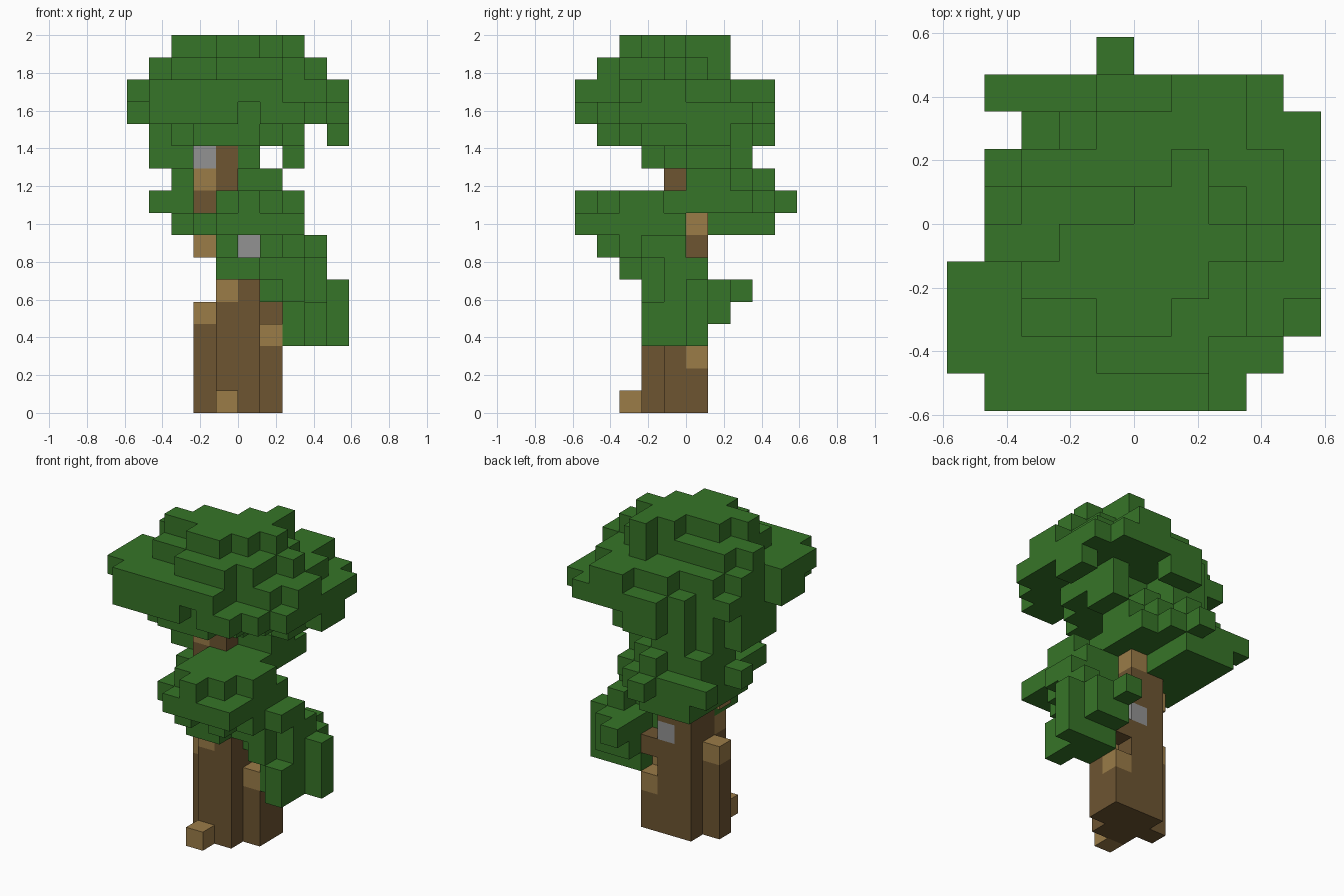
import bpy
import bmesh
from mathutils import Vector

cube = bpy.data.objects.get("Cube")
if cube:
    bpy.data.objects.remove(cube, do_unlink=True)

CELL = 2 / 17
DIRECTIONS = [Vector(d) for d in ((1, 0, 0), (-1, 0, 0), (0, 1, 0),
                                  (0, -1, 0), (0, 0, 1), (0, 0, -1))]


def material(name, colour):
    mat = bpy.data.materials.new(name)
    mat.use_nodes = True
    mat.diffuse_color = (*colour, 1)
    mat.node_tree.nodes["Principled BSDF"].inputs["Base Color"].default_value = (*colour, 1)
    return mat


leaf_green = material("leaf green", (.037, .177, .021))
bark_brown = material("bark brown", (.153, .09, .031))
light_bark = material("light bark", (.325, .2, .064))
stone_grey = material("stone grey", (.29, .29, .29))

parts = {}      # part name -> set of filled cells
paint = {}      # cell -> slot of the trunk's accent colour


def fill(part, bottom, top, *rects):
    """Fill rectangles (x from, x to, y from, y to) between two heights."""
    cells = parts.setdefault(part, set())
    for x0, x1, y0, y1 in rects:
        cells.update((x, y, z) for x in range(x0, x1)
                     for y in range(y0, y1) for z in range(bottom, top))


def build(part, taken, materials):
    """Skin a part's cells with the outward faces of the whole tree."""
    bm = bmesh.new()
    for cell in sorted(parts[part]):
        centre = Vector(cell) + Vector((.5, .5, .5))
        for d in DIRECTIONS:
            if tuple(int(c) for c in Vector(cell) + d) in taken:
                continue
            u = Vector((d.y, d.z, d.x))
            v = d.cross(u)
            corners = [centre + (d + u * a + v * b) / 2
                       for a, b in ((1, 1), (-1, 1), (-1, -1), (1, -1))]
            face = bm.faces.new([bm.verts.new((p - Vector((5, 5, 0))) * CELL) for p in corners])
            face.material_index = paint.get(cell, 0)
    bmesh.ops.remove_doubles(bm, verts=bm.verts, dist=CELL / 100)
    mesh = bpy.data.meshes.new(part)
    bm.to_mesh(mesh)
    bm.free()
    for mat in materials:
        mesh.materials.append(mat)
    bpy.context.collection.objects.link(bpy.data.objects.new(part, mesh))


# Trunk: stout base with side buttresses, thinner leaning top, one root
fill("trunk", 0, 6, (4, 6, 3, 6))
fill("trunk", 0, 5, (3, 4, 4, 5))
fill("trunk", 0, 4, (6, 7, 4, 5))
fill("trunk", 0, 3, (6, 7, 5, 6))
fill("trunk", 4, 5, (6, 7, 5, 6))
fill("trunk", 0, 1, (4, 5, 2, 3))
fill("trunk", 6, 9, (4, 6, 4, 6))
fill("trunk", 6, 8, (5, 6, 3, 4))
fill("trunk", 7, 8, (3, 4, 4, 5))
fill("trunk", 9, 13, (3, 5, 4, 5))

# Accent blocks on the trunk
for cell in ((4, 2, 0), (3, 4, 4), (6, 4, 3), (6, 5, 2), (4, 3, 5),
             (3, 4, 7), (5, 5, 8), (3, 4, 10)):
    paint[cell] = 1
for cell in ((5, 5, 5), (5, 3, 7), (3, 4, 11)):
    paint[cell] = 2

# Low side branch of leaves
low = "low_side_foliage"
fill(low, 3, 5, (7, 8, 4, 6), (8, 9, 3, 6), (9, 10, 5, 6))
fill(low, 4, 5, (7, 9, 6, 7))
fill(low, 5, 6, (6, 7, 4, 5), (7, 8, 3, 8), (8, 9, 4, 7), (9, 10, 5, 6))
fill(low, 6, 7, (4, 6, 2, 3), (4, 5, 3, 4), (6, 8, 3, 5), (8, 9, 4, 6))
fill(low, 7, 8, (4, 5, 1, 4), (6, 7, 1, 5), (7, 8, 2, 5), (8, 9, 3, 5))

# Middle clump leaning to the front
front = "front_middle_foliage"
fill(front, 8, 9, (4, 8, 0, 1), (3, 8, 1, 5))
fill(front, 9, 10, (5, 6, 0, 1), (4, 7, 1, 5), (7, 8, 2, 4))

# Middle clump leaning to the back
back = "back_middle_foliage"
fill(back, 8, 9, (2, 4, 4, 5), (2, 5, 5, 9))
fill(back, 9, 10, (1, 2, 5, 6), (2, 7, 5, 8), (1, 6, 8, 9), (4, 5, 9, 10))
fill(back, 10, 11, (2, 7, 5, 7), (2, 6, 7, 8), (4, 5, 8, 9))
fill(back, 11, 12, (1, 2, 3, 6), (2, 3, 3, 7), (3, 5, 5, 8), (5, 6, 4, 7), (7, 8, 5, 7))

# Crown, layer by layer
crown = "crown_foliage"
fill(crown, 12, 13, (1, 2, 3, 6), (2, 7, 2, 6), (3, 6, 1, 2), (7, 8, 3, 7),
     (2, 5, 6, 7), (3, 5, 7, 8), (4, 6, 8, 9), (9, 10, 5, 7))
fill(crown, 13, 14, (0, 1, 2, 4), (1, 5, 0, 1), (6, 8, 0, 1), (1, 8, 1, 3),
     (1, 9, 1, 7), (9, 10, 2, 8), (3, 9, 7, 8), (4, 9, 8, 9))
fill(crown, 14, 15, (0, 1, 1, 4), (1, 7, 0, 2), (1, 9, 2, 6),
     (9, 10, 3, 5), (2, 9, 6, 7), (4, 8, 7, 8), (6, 8, 8, 9))
fill(crown, 15, 16, (4, 7, 1, 2), (2, 8, 2, 4), (1, 9, 4, 5), (2, 8, 5, 6), (6, 7, 6, 7))
fill(crown, 16, 17, (4, 6, 2, 3), (2, 7, 3, 4), (3, 8, 4, 5), (5, 7, 5, 6), (6, 7, 6, 7))

# Where wood and leaves meet, wood wins
for name in (low, front, back, crown):
    parts[name] -= parts["trunk"]
taken = set().union(*parts.values())
for name in parts:
    is_wood = name == "trunk"
    build(name, taken, [bark_brown, light_bark, stone_grey] if is_wood else [leaf_green])
